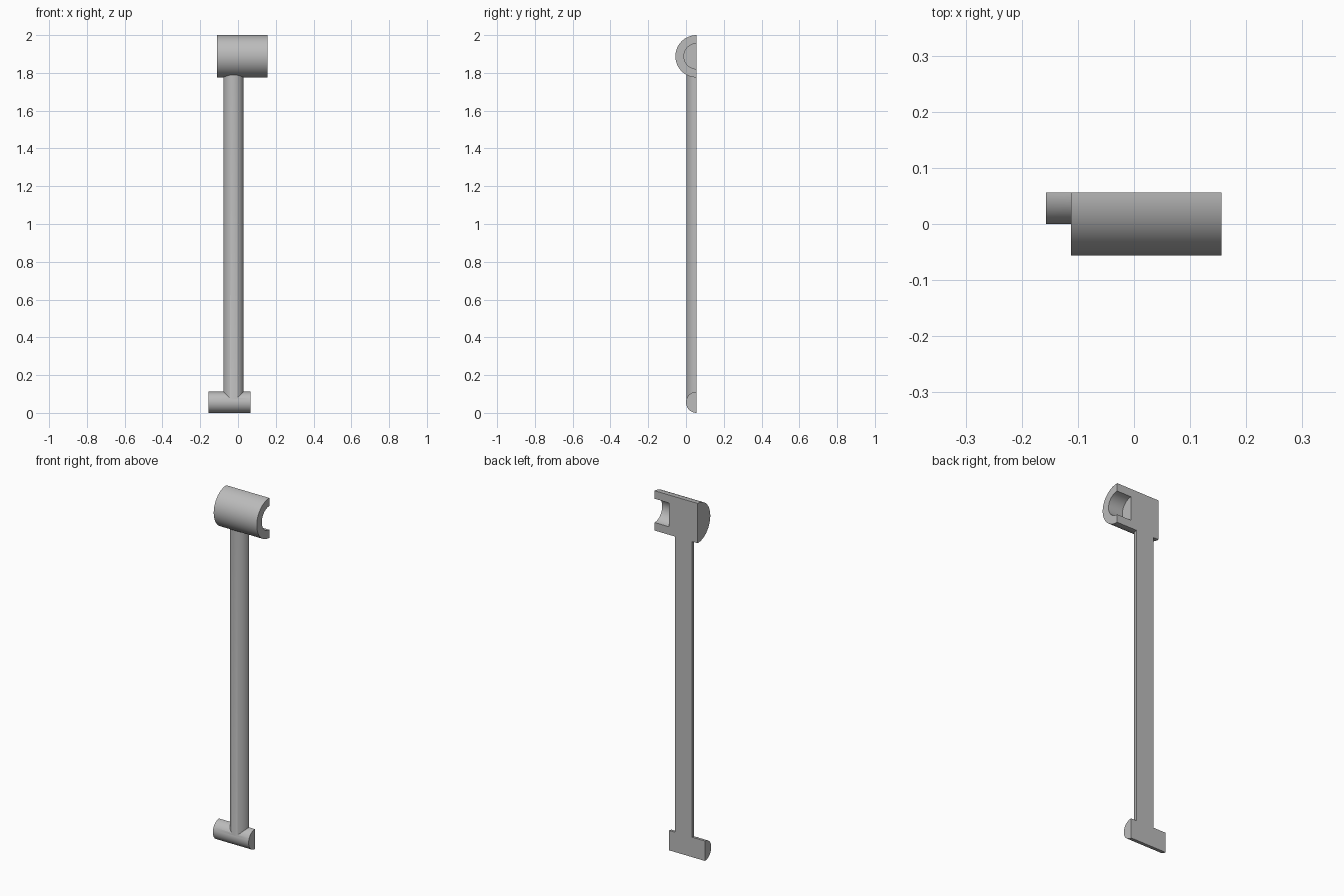
import bpy
import math

old = bpy.data.objects.get("Cube")
if old:
    bpy.data.objects.remove(old, do_unlink=True)

BACK = 0.056          # plane of the flat back
HEAD_Z, FOOT_Z = 1.888, 0.056

steel = bpy.data.materials.new("grey_metal")
steel.use_nodes = True
grey = (0.5, 0.5, 0.5, 1)
steel.diffuse_color = grey
steel.node_tree.nodes["Principled BSDF"].inputs["Base Color"].default_value = grey


def cylinder(name, radius, start, end, axis, offset):
    """Round bar between two positions on the x or z axis, centred on the back plane."""
    mid = (start + end) / 2
    along_x = axis == "x"
    bpy.ops.mesh.primitive_cylinder_add(
        vertices=72, radius=radius, depth=end - start,
        location=(mid, BACK, offset) if along_x else (offset, BACK, mid),
        rotation=(0, math.pi / 2 if along_x else 0, 0))
    obj = bpy.context.object
    obj.name = name
    obj.data.materials.append(steel)
    return obj


def combine(target, tool, operation):
    """Apply a boolean and remove the tool object."""
    mod = target.modifiers.new(operation.lower(), "BOOLEAN")
    mod.operation, mod.object, mod.solver = operation, tool, "EXACT"
    bpy.context.view_layer.objects.active = target
    bpy.ops.object.modifier_apply(modifier=mod.name)
    bpy.data.objects.remove(tool, do_unlink=True)


# Shaft with the large head and the small cross foot
rod = cylinder("half_rod", 0.054, FOOT_Z, HEAD_Z, "z", -0.024)
combine(rod, cylinder("head", 0.112, -0.112, 0.156, "x", HEAD_Z), "UNION")
combine(rod, cylinder("foot", 0.056, -0.157, 0.066, "x", FOOT_Z), "UNION")

# Blind bore in the left end of the head
combine(rod, cylinder("bore", 0.067, 0.066, 0.3, "x", HEAD_Z), "DIFFERENCE")

# Flat back
bpy.ops.mesh.primitive_cube_add(size=1, location=(0, BACK + 0.5, 1))
half_space = bpy.context.object
half_space.scale = (1, 1, 3)
half_space.data.materials.append(steel)
combine(rod, half_space, "DIFFERENCE")

# Smooth round faces, sharp edges
bpy.ops.object.select_all(action="DESELECT")
rod.select_set(True)
bpy.context.view_layer.objects.active = rod
bpy.ops.object.shade_smooth_by_angle(angle=math.radians(30))
